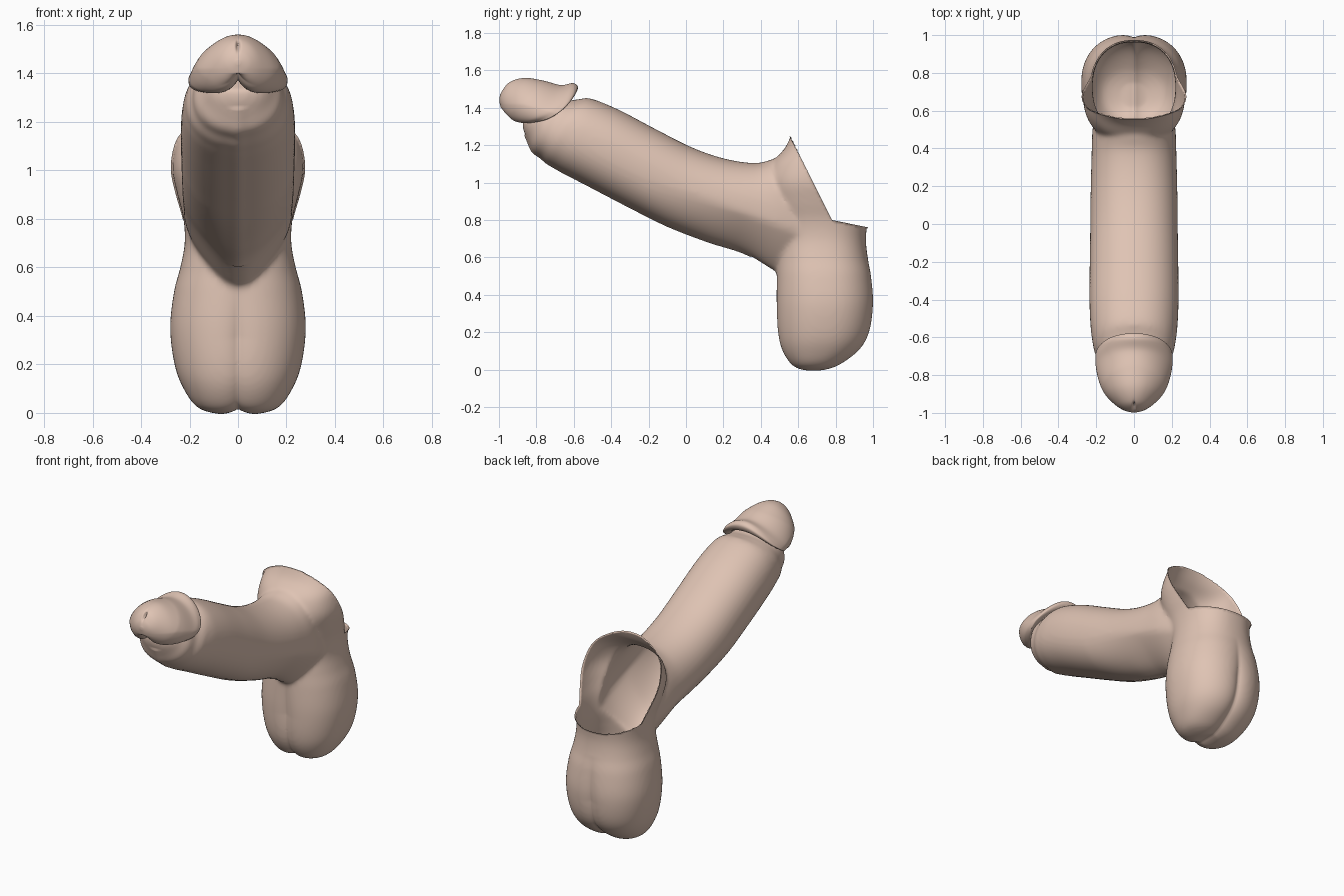
import bpy, bmesh, math
from mathutils import Vector

if "Cube" in bpy.data.objects:
    bpy.data.objects.remove(bpy.data.objects["Cube"])

skin = bpy.data.materials.new("skin tone")
skin.diffuse_color = (0.74, 0.55, 0.455, 1)
skin.use_nodes = True
skin.node_tree.nodes["Principled BSDF"].inputs["Base Color"].default_value = skin.diffuse_color


def catmull(p, q, r, s, t):
    return [0.5 * (2 * b + (c - a) * t + (2 * a - 5 * b + 4 * c - d) * t * t
                   + (3 * b - a - 3 * c + d) * t ** 3) for a, b, c, d in zip(p, q, r, s)]


def loft(bm, sections, n=64, steps=6, power=0.92):
    """Oval rings through sections (y1, z1, y2, z2, half width), both ends capped."""
    rows, last = [], len(sections) - 1
    for i in range(last):
        pts = [sections[max(0, min(last, i + k))] for k in (-1, 0, 1, 2)]
        rows += [catmull(*pts, k / steps) for k in range(steps)]
    rows.append(sections[-1])
    rings = []
    for y1, z1, y2, z2, w in rows:
        ring = []
        for k in range(n):
            a = 2 * math.pi * k / n
            c = math.copysign(abs(math.cos(a)) ** power, math.cos(a))
            s = math.copysign(abs(math.sin(a)) ** power, math.sin(a))
            ring.append(bm.verts.new((w * s, (y1 + y2) / 2 + (y1 - y2) / 2 * c,
                                      (z1 + z2) / 2 + (z1 - z2) / 2 * c)))
        rings.append(ring)
    for r0, r1 in zip(rings, rings[1:]):
        for k in range(n):
            bm.faces.new((r0[k], r0[(k + 1) % n], r1[(k + 1) % n], r1[k]))
    bm.faces.new(rings[0])
    bm.faces.new(rings[-1])
    new = {f for r in rings for v in r for f in v.link_faces}
    bmesh.ops.recalc_face_normals(bm, faces=list(new))


def make_object(name, bm):
    me = bpy.data.meshes.new(name)
    for f in bm.faces:
        f.smooth = True
    bm.to_mesh(me)
    bm.free()
    me.materials.append(skin)
    ob = bpy.data.objects.new(name, me)
    bpy.context.collection.objects.link(ob)
    return ob


def bump(d, r):
    return math.exp(-(d / r) ** 2)


def clamp(t):
    return max(0.0, min(1.0, t))


# shaft: upper outline point, lower outline point, half width
shaft = [(-.68, 1.45, -.875, 1.33, .13), (-.625, 1.44, -.865, 1.27, .165),
         (-.57, 1.445, -.82, 1.17, .195), (-.51, 1.45, -.71, 1.085, .222),
         (-.36, 1.39, -.54, .995, .235), (-.16, 1.285, -.32, .88, .235),
         (.04, 1.185, -.10, .77, .232), (.22, 1.125, .12, .685, .23),
         (.38, 1.105, .32, .62, .225), (.49, 1.13, .50, .515, .22),
         (.58, 1.10, .66, .48, .20)]

# sac and flared collar: horizontal sections, front y, back y, half width
sac_rows = [(-.012, .61, .75, .07), (.02, .555, .83, .165), (.1, .505, .935, .225),
            (.2, .482, .99, .262), (.35, .475, 1.01, .28), (.5, .48, .995, .264),
            (.6, .487, .972, .238), (.7, .49, .962, .22), (.8, .46, .97, .225),
            (.9, .43, .965, .25), (1.0, .42, .95, .27), (1.1, .455, .93, .262),
            (1.18, .525, .92, .245), (1.25, .56, .90, .20), (1.32, .58, .88, .15)]
bm = bmesh.new()
loft(bm, shaft)
# underside narrows to a V where it meets the sac
for v in bm.verts:
    x, y, z = v.co
    v.co.x *= 1 - .4 * clamp((y + .2) / .5) * clamp(1 - (z - .73 + .36 * y) / .22)
loft(bm, [(f, z, b, z, w) for z, f, b, w in sac_rows], power=.88)
raw = make_object("raw_body", bm)

# merge both into one soft skin
remesh = raw.modifiers.new("merge", 'REMESH')
remesh.mode = 'VOXEL'
remesh.voxel_size = 0.011
smooth = raw.modifiers.new("soften", 'SMOOTH')
smooth.factor = 0.5
smooth.iterations = 14
bpy.context.view_layer.update()
dg = bpy.context.evaluated_depsgraph_get()
bm = bmesh.new()
bm.from_mesh(raw.evaluated_get(dg).to_mesh())
bpy.data.objects.remove(raw)

# centre cleft of the sac, skin folds behind the head, underside ridge
heart = Vector((0, .72, .42))
bm.normal_update()
for v in bm.verts:
    x, y, z = v.co
    if y > .4 and z < .6:
        fade = clamp((.6 - z) / .3)
        v.co += (heart - v.co).normalized() * .03 * fade * math.exp(-abs(x) / .045)
    elif y < .35:
        along = (y + .9) * .91 - (z - 1.3) * .41
        v.co += v.normal * .003 * math.sin(along * 60 + 9 * x * x) * bump(along - .14, .1)
        if v.normal.z < -.3:
            v.co += v.normal * .006 * bump(x, .03)

# open the collar along its two-part rim line
rim = Vector((0, .78, .80))
normals = [Vector((0, .43, .21)), Vector((0, .04, .19))]
for nrm in normals:
    bmesh.ops.bisect_plane(bm, geom=bm.verts[:] + bm.edges[:] + bm.faces[:],
                           plane_co=rim, plane_no=nrm)
gone = [f for f in bm.faces if f.calc_center_median().y > .5
        and all((f.calc_center_median() - rim).dot(nrm) > 0 for nrm in normals)]
bmesh.ops.delete(bm, geom=gone, context='FACES')
# slightly turned-out lip
for v in bm.verts:
    if v.is_boundary:
        v.co += Vector((v.co.x, v.co.y - .74, 0)).normalized() * .008
make_object("shaft_and_sac", bm)

# head with rolled rear ridge
head = [(-.998, 1.455, -.998, 1.435, .01), (-.982, 1.495, -.99, 1.40, .055),
        (-.94, 1.54, -.972, 1.355, .10), (-.86, 1.56, -.948, 1.325, .148),
        (-.76, 1.545, -.925, 1.312, .182), (-.67, 1.522, -.90, 1.308, .2),
        (-.605, 1.532, -.875, 1.308, .205), (-.578, 1.51, -.86, 1.315, .2),
        (-.60, 1.47, -.85, 1.335, .17), (-.68, 1.45, -.85, 1.37, .12)]
bm = bmesh.new()
loft(bm, head, n=128, steps=8, power=1.0)
for v in bm.verts:
    x, y, z = v.co
    # sides of the ridge sag backward and down, crown is narrower
    rear = clamp((y + .95 - (z - 1.35)) / .15)
    v.co.y += .03 * rear * (x / .2) ** 2
    v.co.z -= .045 * rear * (x / .2) ** 2
    v.co.x *= 1 - .15 * clamp((z - 1.42) / .12)
    # notch under the head
    if z < 1.40:
        v.co.z += .065 * math.exp(-abs(x) / .04) * clamp((1.40 - z) / .06)
    # small slit at the tip
    if y < -.88 and z > 1.45:
        v.co.y += .025 * bump(x, .008) * bump(z - 1.515, .02)
make_object("head", bm)
